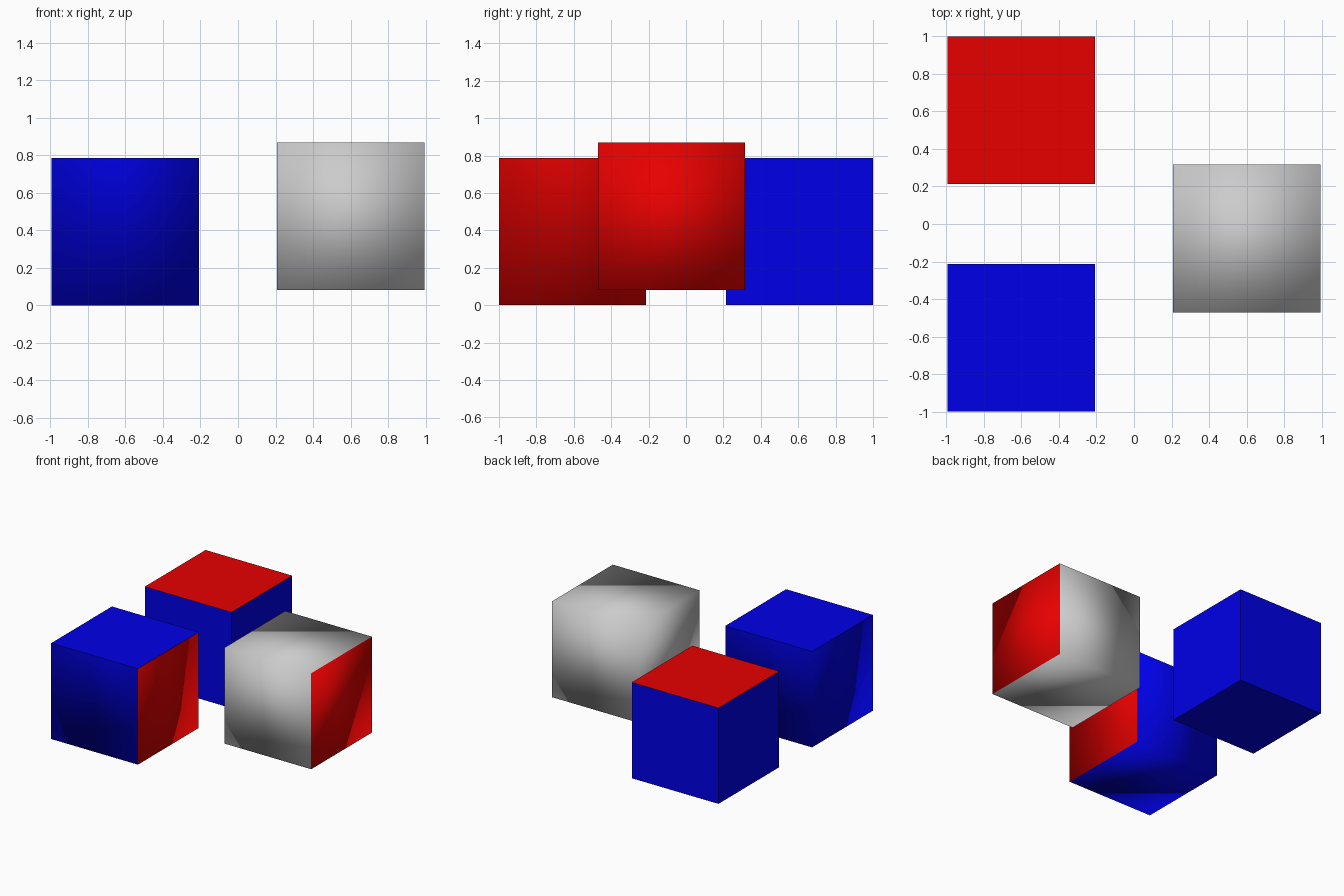
import bpy
import bmesh
from mathutils import Matrix, Vector

if "Cube" in bpy.data.objects:
    bpy.data.objects.remove(bpy.data.objects["Cube"])

SIZE = 0.787


def material(name, color):
    m = bpy.data.materials.new(name)
    m.diffuse_color = color
    m.use_nodes = True
    m.node_tree.nodes["Principled BSDF"].inputs["Base Color"].default_value = m.diffuse_color
    return m


RED = material("red", (0.8, 0.0, 0.0, 1))
BLUE = material("blue", (0.0, 0.0, 0.8, 1))


def cube(name, low, base, red_side, smooth, flat_side=None):
    """Cube from its lowest corner, with one side painted red."""
    bm = bmesh.new()
    centre = Vector(low) + Vector((SIZE / 2,) * 3)
    bmesh.ops.create_cube(bm, size=SIZE, matrix=Matrix.Translation(centre))
    bm.normal_update()
    for f in bm.faces:
        f.material_index = int(f.normal.dot(Vector(red_side)) > 0.9)
        f.smooth = smooth
        if flat_side and f.normal.dot(Vector(flat_side)) > 0.9:
            f.smooth = False
    mesh = bpy.data.meshes.new(name)
    bm.to_mesh(mesh)
    bm.free()
    mesh.materials.append(base)
    mesh.materials.append(RED)
    obj = bpy.data.objects.new(name, mesh)
    bpy.context.collection.objects.link(obj)


# Front left: soft shaded blue, red right side, flat top
cube("front_blue_cube", (-0.995, -1.0, 0), BLUE, (1, 0, 0), True, (0, 0, 1))
# Back left: flat shaded blue, red top
cube("back_blue_cube", (-0.995, 0.213, 0), BLUE, (0, 0, 1), False)
# Right: raised, soft shaded grey, red right side
cube("grey_cube", (0.207, -0.471, 0.082), None, (1, 0, 0), True)
